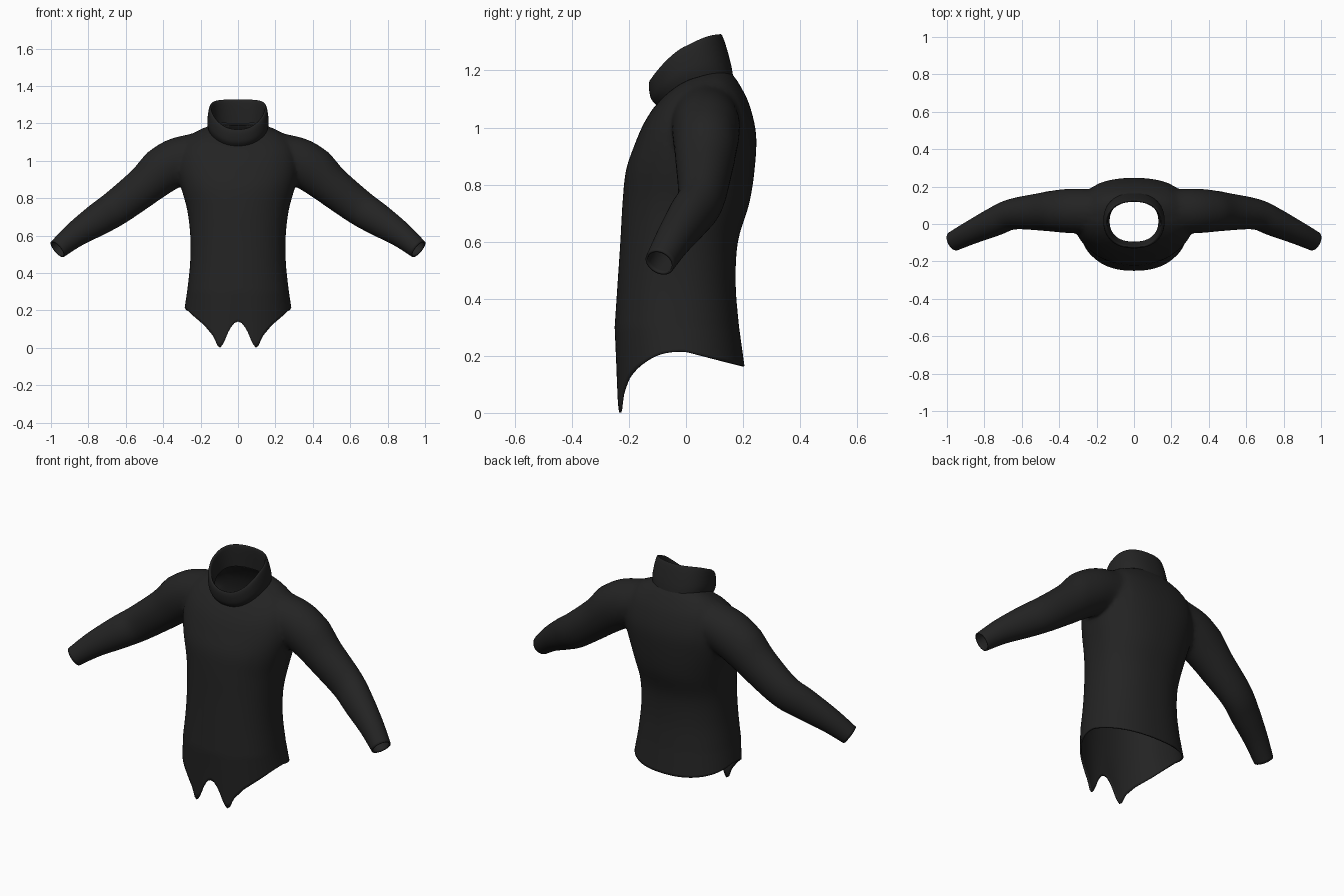
import bpy, bmesh, math
from mathutils import Vector

if "Cube" in bpy.data.objects:
    bpy.data.objects.remove(bpy.data.objects["Cube"])

black = bpy.data.materials.new("black_cloth")
black.diffuse_color = (0.017, 0.017, 0.017, 1)
black.use_nodes = True
black.node_tree.nodes["Principled BSDF"].inputs["Base Color"].default_value = black.diffuse_color
cap_mat = bpy.data.materials.new("temporary_cap")
N = 128


def spline(keys, per):
    """Catmull-Rom interpolation through tuples of numbers."""
    out = []
    for i in range(len(keys) - 1):
        p = [keys[max(0, min(len(keys) - 1, i + k))] for k in (-1, 0, 1, 2)]
        for s in range(per):
            t = s / per
            out.append(tuple(
                0.5 * (2*b + (c - a)*t + (2*a - 5*b + 4*c - d)*t*t + (3*b - a - 3*c + d)*t**3)
                for a, b, c, d in zip(*p)))
    return out + [keys[-1]]


def lerp_table(x, table):
    for (x0, z0), (x1, z1) in zip(table, table[1:]):
        if x <= x1:
            return z0 + (z1 - z0) * (x - x0) / (x1 - x0)
    return table[-1][1]


def loft(name, rings, caps=True):
    """Skin a list of vertex rings; end caps get material 1."""
    bm = bmesh.new()
    rows = [[bm.verts.new(p) for p in r] for r in rings]
    n = len(rows[0])
    for a, b in zip(rows, rows[1:]):
        for i in range(n):
            bm.faces.new((a[i], a[(i+1) % n], b[(i+1) % n], b[i]))
    if caps:
        for r in (rows[0], rows[-1]):
            zs = sorted(v.co.z for v in r)
            c = sum((v.co for v in r), Vector()) / n
            if zs[-1] - zs[0] > 0.2:
                c.z = zs[-1]
            m = bm.verts.new(c)
            for i in range(n):
                bm.faces.new((r[i], r[(i+1) % n], m)).material_index = 1
    bmesh.ops.recalc_face_normals(bm, faces=bm.faces[:])
    me = bpy.data.meshes.new(name)
    bm.to_mesh(me)
    bm.free()
    me.materials.append(black)
    if caps:
        me.materials.append(cap_mat)
    ob = bpy.data.objects.new(name, me)
    bpy.context.collection.objects.link(ob)
    return ob


def oval(key, p=0.88):
    """Ring from half width, front y, back y, and z at front, back and sides."""
    hw, yf, yb, zf, zb, zs = key
    pts = []
    for i in range(N):
        a = 2 * math.pi * i / N
        s, c = math.sin(a), math.cos(a)
        x = hw * math.copysign(abs(s) ** p, s)
        y = (yf + yb) / 2 - (yb - yf) / 2 * math.copysign(abs(c) ** p, c)
        z = zf*(1 + c)/2 + zb*(1 - c)/2 + (zs - (zf + zb)/2) * s * s
        pts.append(Vector((x, y, z)))
    return pts


# Torso: shaped hem rows, then rings up to the neck
torso_keys = [
    (.272, -.25, .186, .30, .30, .30), (.256, -.24, .174, .45, .45, .45),
    (.255, -.23, .182, .60, .60, .60), (.272, -.222, .223, .74, .74, .74),
    (.305, -.21, .242, .85, .87, .86), (.325, -.18, .245, .94, .98, .98),
    (.30, -.15, .222, 1.01, 1.08, 1.085), (.235, -.12, .188, 1.06, 1.15, 1.145),
    (.155, -.10, .16, 1.085, 1.19, 1.175)]
front_hem = [(0, .14), (.025, .13), (.05, .09), (.075, .03), (.092, .002), (.106, .002),
             (.13, .06), (.18, .12), (.25, .18), (.285, .215)]
low = oval((.285, -.243, .205, 0, 0, 0))
top = oval(torso_keys[0])
rings = []
for k in range(10):
    t = k / 10
    row = []
    for a, b in zip(low, top):
        hem = lerp_table(abs(a.x), front_hem) if a.y < -.02 else .215 - .05 * max(0, a.y) / .2
        q = a.lerp(b, t)
        q.z = hem + (b.z - hem) * t
        row.append(q)
    rings.append(row)
rings += [oval(k) for k in spline(torso_keys, 5)]
shirt = loft("shirt_body", rings)

# Sleeves: tubes along a bent arm path (x, y, z, radius, depth radius)
arm = spline([(.06, .05, 1.03, .10, .09), (.22, .068, 1.03, .115, .115), (.36, .07, .98, .13, .12),
              (.50, .065, .865, .107, .10), (.65, .052, .75, .095, .082), (.75, .01, .685, .086, .076),
              (.87, -.045, .605, .068, .063), (.965, -.092, .527, .053, .053)], 6)
for side in (-1, 1):
    tube = []
    for i, (x, y, z, r, ry) in enumerate(arm):
        a, b = arm[max(0, i-1)], arm[min(len(arm)-1, i+1)]
        t = (Vector(b[:3]) - Vector(a[:3])).normalized()
        up = t.cross(Vector((0, 1, 0))).normalized()
        out = t.cross(up)
        row = []
        for j in range(48):
            w = 2 * math.pi * j / 48
            q = Vector((x, y, z)) + up * r * math.cos(w) + out * ry * math.sin(w)
            row.append(Vector((q.x * side, q.y, q.z)))
        tube.append(row)
    sleeve = loft("sleeve_helper", tube)
    bpy.context.view_layer.objects.active = shirt
    m = shirt.modifiers.new("join_sleeve", 'BOOLEAN')
    m.operation, m.solver, m.object = 'UNION', 'EXACT', sleeve
    bpy.ops.object.modifier_apply(modifier=m.name)
    bpy.data.objects.remove(sleeve)

# Open the hem, neck and cuffs, and soften the armhole joins
bm = bmesh.new()
bm.from_mesh(shirt.data)
bmesh.ops.delete(bm, geom=[f for f in bm.faces if f.material_index == 1], context='FACES')
bmesh.ops.remove_doubles(bm, verts=bm.verts[:], dist=0.002)
soft = [v for v in bm.verts if .2 < abs(v.co.x) < .46 and v.co.z > .78]
for _ in range(8):
    bmesh.ops.smooth_vert(bm, verts=soft, factor=0.5, use_axis_x=True, use_axis_y=True, use_axis_z=True)
bm.to_mesh(shirt.data)
bm.free()
shirt.data.materials.pop(index=1)
bpy.data.materials.remove(cap_mat)
thick = shirt.modifiers.new("cloth_thickness", 'SOLIDIFY')
thick.thickness, thick.offset = 0.008, -1

# Collar: outer wall, rolled rim and inner wall
collar_keys = [
    (.157, -.10, .165, 1.075, 1.18, 1.165), (.164, -.122, .158, 1.10, 1.22, 1.20),
    (.160, -.130, .142, 1.14, 1.28, 1.25), (.152, -.127, .127, 1.165, 1.322, 1.282),
    (.142, -.118, .119, 1.165, 1.322, 1.282), (.137, -.110, .119, 1.14, 1.28, 1.25),
    (.130, -.095, .125, 1.10, 1.20, 1.18)]
collar = loft("collar", [oval(k) for k in spline(collar_keys, 4)], caps=False)

for ob in (shirt, collar):
    bpy.ops.object.select_all(action='DESELECT')
    ob.select_set(True)
    bpy.context.view_layer.objects.active = ob
    bpy.ops.object.shade_smooth_by_angle(angle=math.radians(60))
